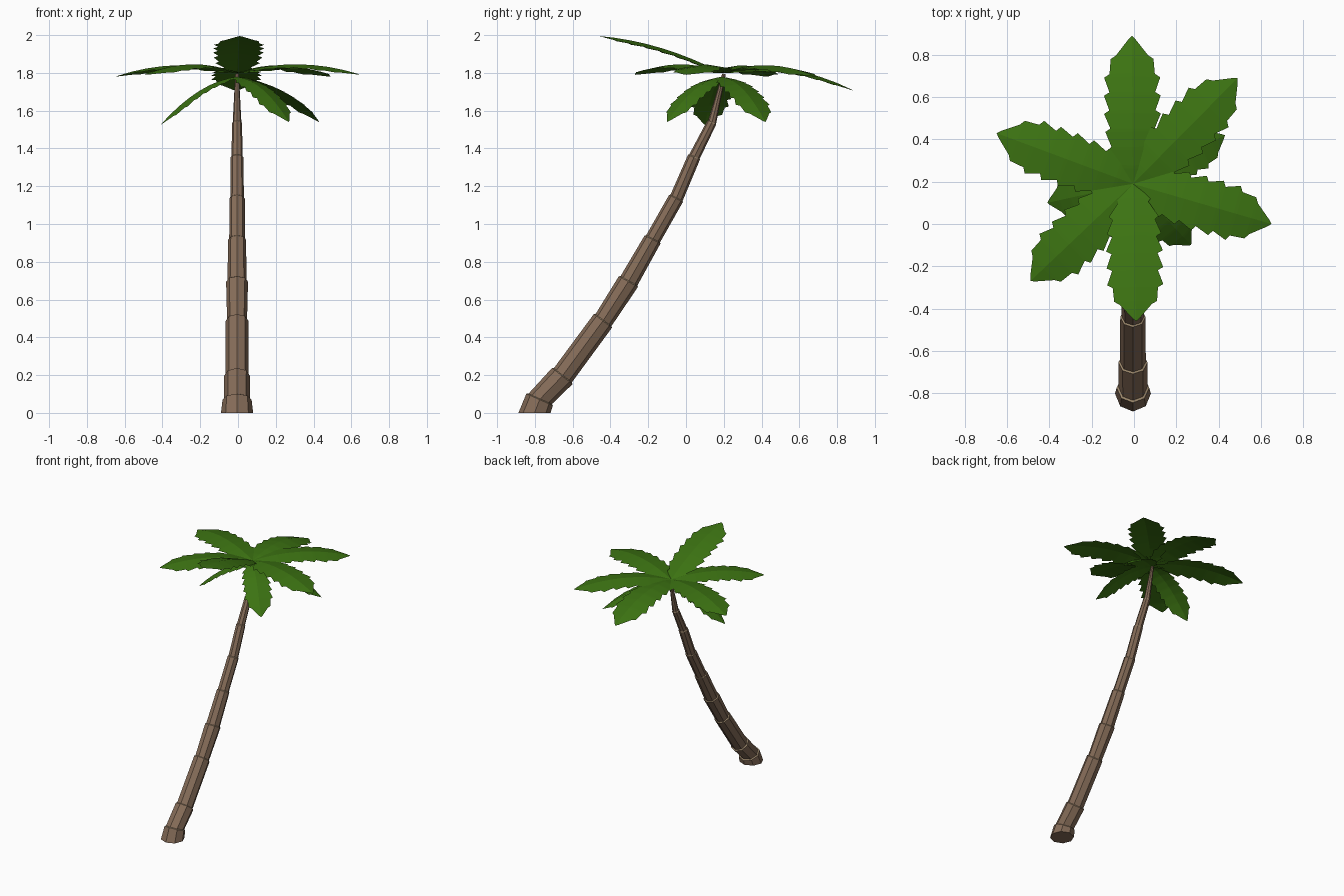
import bpy, bmesh, math
from mathutils import Vector

cube = bpy.data.objects.get("Cube")
if cube:
    bpy.data.objects.remove(cube)


def material(name, rgb):
    m = bpy.data.materials.new(name)
    m.use_nodes = True
    m.diffuse_color = (*rgb, 1)
    m.node_tree.nodes["Principled BSDF"].inputs["Base Color"].default_value = (*rgb, 1)
    return m


BARK = material("brown bark", (0.235, 0.15, 0.098))
RIM = material("tan bark rim", (0.38, 0.28, 0.17))
LEAF = material("leaf green", (0.045, 0.171, 0.006))


def finish(name, bm, mats):
    mesh = bpy.data.meshes.new(name)
    bm.to_mesh(mesh)
    bm.free()
    for m in mats:
        mesh.materials.append(m)
    obj = bpy.data.objects.new(name, mesh)
    bpy.context.collection.objects.link(obj)
    return obj


# Trunk: leaning stack of eight-sided segments with a tan ledge on each
SIDES = 8


def ring(bm, y, z, r, tilt):
    t = math.radians(tilt)
    verts = []
    for i in range(SIDES):
        a = math.tau * i / SIDES
        u, v = r * math.cos(a), r * math.sin(a)
        verts.append(bm.verts.new((u - 0.005, y + v * math.cos(t), z - v * math.sin(t))))
    return verts


def bridge(bm, low, high, mat):
    for i in range(SIDES):
        j = (i + 1) % SIDES
        bm.faces.new((low[i], low[j], high[j], high[i])).material_index = mat


# y, z, radius and tilt at the top of each segment
segments = [(-0.775, 0.07, 0.077, 24), (-0.655, 0.195, 0.069, 38), (-0.44, 0.487, 0.06, 37),
            (-0.305, 0.695, 0.058, 29), (-0.177, 0.918, 0.047, 27), (-0.053, 1.135, 0.041, 27),
            (0.042, 1.353, 0.034, 23), (0.135, 1.535, 0.026, 20), (0.2, 1.79, 0.01, 15)]
bm = bmesh.new()
low = ring(bm, -0.802, 0, 0.085, 0)
bm.faces.new(low[::-1])
for y, z, r, tilt in segments:
    high = ring(bm, y, z, r, tilt)
    bridge(bm, low, high, 0)
    low = ring(bm, y + 0.003, z + 0.004, r * 0.88, tilt)
    bridge(bm, high, low, 1 if r > 0.02 else 0)
bm.faces.new(low)
finish("trunk", bm, [BARK, RIM])

# Fronds: arched, ridged blades with saw-toothed edges
OUTLINE = [(0, 0.1), (0.1, 0.6), (0.25, 0.92), (0.5, 1), (0.76, 0.98), (0.88, 0.68), (1, 0)]


def width_at(t):
    for (a, wa), (b, wb) in zip(OUTLINE, OUTLINE[1:]):
        if t <= b:
            return wa + (wb - wa) * (t - a) / (b - a)
    return 0


def frond(name, tip, lift, half_width, base_z, teeth=8, fold=0.16):
    base, tip = Vector((-0.005, 0.19, base_z)), Vector(tip)
    control = (base + tip) / 2 + Vector((0, 0, 2 * lift))
    stations = []
    for k in range(teeth):
        stations += [(k / teeth, 0.84), ((k + 0.82) / teeth, 1.04)]
    stations.append((1, 1))
    bm = bmesh.new()
    rows = []
    for t, scale in stations:
        mid = base * (1 - t) ** 2 + control * 2 * t * (1 - t) + tip * t ** 2
        along = ((control - base) * (1 - t) + (tip - control) * t).normalized()
        side = along.cross(Vector((0, 0, 1))).normalized()
        up = side.cross(along)
        w = half_width * width_at(t) * scale
        centre = bm.verts.new(mid)
        if t == 1:
            rows.append((centre, centre, centre))
        else:
            rows.append((bm.verts.new(mid - side * w - up * w * fold), centre,
                         bm.verts.new(mid + side * w - up * w * fold)))
    for a, b in zip(rows, rows[1:]):
        for i in range(2):
            corners = list(dict.fromkeys((a[i], a[i + 1], b[i + 1], b[i])))
            bm.faces.new(corners)
    finish(name, bm, [LEAF])


upper = {"back": ((-0.01, 0.89, 1.705), 0.065), "back_left": ((0.49, 0.69, 1.78), 0.05),
         "left": ((0.65, 0, 1.79), 0.05), "front": ((0.01, -0.46, 1.995), 0.035),
         "front_right": ((-0.49, -0.27, 1.79), 0.05), "right": ((-0.65, 0.43, 1.78), 0.05)}
for place, (tip, lift) in upper.items():
    frond(place + "_frond", tip, lift, 0.13, 1.8)

lower = {"back_left": (0.43, 0.42, 1.54), "right": (-0.41, 0.1, 1.525), "front_left": (0.27, -0.1, 1.54)}
for place, tip in lower.items():
    frond("lower_" + place + "_frond", tip, 0.05, 0.1, 1.78)
